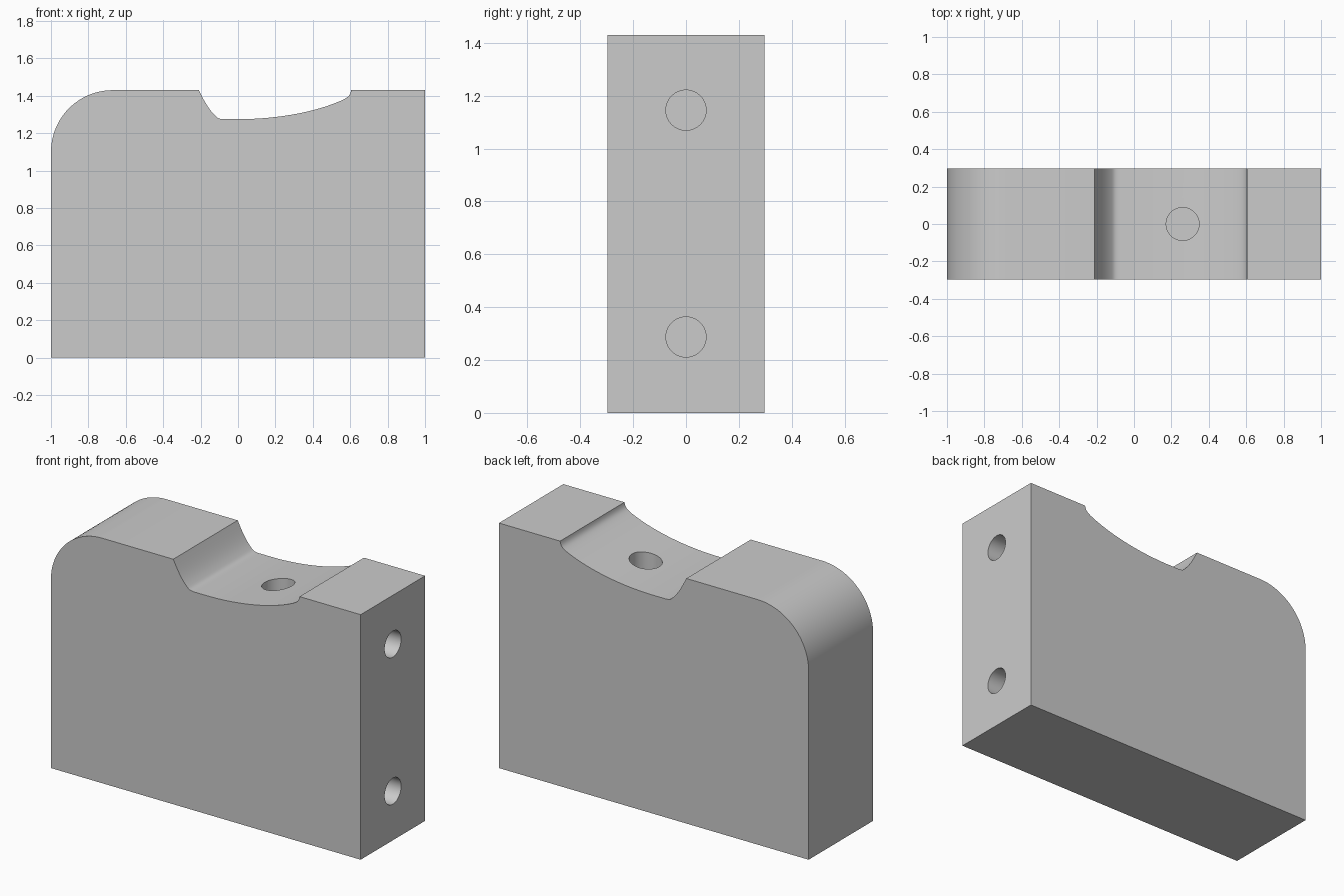
import bpy, bmesh
from math import sin, cos, pi
from mathutils import Matrix, Vector

if "Cube" in bpy.data.objects:
    bpy.data.objects.remove(bpy.data.objects["Cube"])

HALF_DEPTH, TOP, CORNER = 0.297, 1.43, 0.33


def new_object(name, bm):
    mesh = bpy.data.meshes.new(name)
    bmesh.ops.recalc_face_normals(bm, faces=bm.faces)
    bm.to_mesh(mesh)
    bm.free()
    obj = bpy.data.objects.new(name, mesh)
    bpy.context.collection.objects.link(obj)
    return obj


def bezier(a, b, c, d, n):
    """Points along a cubic curve, both ends included."""
    a, b, c, d = map(Vector, (a, b, c, d))
    return [tuple(a * (1 - t)**3 + b * 3 * t * (1 - t)**2 + c * 3 * t * t * (1 - t) + d * t**3)
            for t in (i / n for i in range(n + 1))]


# Front outline: square base, scooped top, rounded top left corner
profile = [(-1, 0), (1, 0), (1, TOP)]
profile += bezier((0.605, TOP), (0.60, 1.40), (0.587, 1.392), (0.56, 1.378), 8)
profile += bezier((0.56, 1.378), (0.41, 1.31), (0.20, 1.275), (0.0, 1.275), 24)[1:]
profile += bezier((-0.07, 1.275), (-0.10, 1.275), (-0.108, 1.28), (-0.12, 1.292), 5)
profile += bezier((-0.12, 1.292), (-0.155, 1.325), (-0.18, 1.37), (-0.21, TOP), 8)[1:]
for i in range(25):
    a = pi / 2 + pi / 2 * i / 24
    profile.append((-1 + CORNER + CORNER * cos(a), TOP - CORNER + CORNER * sin(a)))

# Block extruded from the outline
bm = bmesh.new()
face = bm.faces.new([bm.verts.new((x, -HALF_DEPTH, z)) for x, z in profile])
ext = bmesh.ops.extrude_face_region(bm, geom=[face], use_keep_orig=True)
moved = [v for v in ext["geom"] if isinstance(v, bmesh.types.BMVert)]
bmesh.ops.translate(bm, verts=moved, vec=(0, 2 * HALF_DEPTH, 0))
block = new_object("scooped_block", bm)


# Blind bolt holes
def drill(name, centre, radius, length, along_x):
    bm = bmesh.new()
    turn = Matrix.Rotation(pi / 2, 4, 'Y') if along_x else Matrix.Identity(4)
    bmesh.ops.create_cone(bm, cap_ends=True, segments=64, radius1=radius, radius2=radius,
                          depth=length, matrix=Matrix.Translation(centre) @ turn)
    cutter = new_object(name, bm)
    cutter.hide_render = True
    cutter.hide_set(True)
    mod = block.modifiers.new(name, 'BOOLEAN')
    mod.object, mod.operation, mod.solver = cutter, 'DIFFERENCE', 'EXACT'


drill("lower_side_hole_cutter", (1, 0, 0.287), 0.076, 0.8, True)
drill("upper_side_hole_cutter", (1, 0, 1.145), 0.076, 0.8, True)
drill("top_hole_cutter", (0.26, 0, 1.29), 0.088, 0.8, False)

# Bake the holes, then smooth the curved surfaces
bpy.context.view_layer.objects.active = block
block.select_set(True)
for mod in list(block.modifiers):
    bpy.ops.object.modifier_apply(modifier=mod.name)
bpy.ops.object.shade_smooth_by_angle(angle=0.45)
